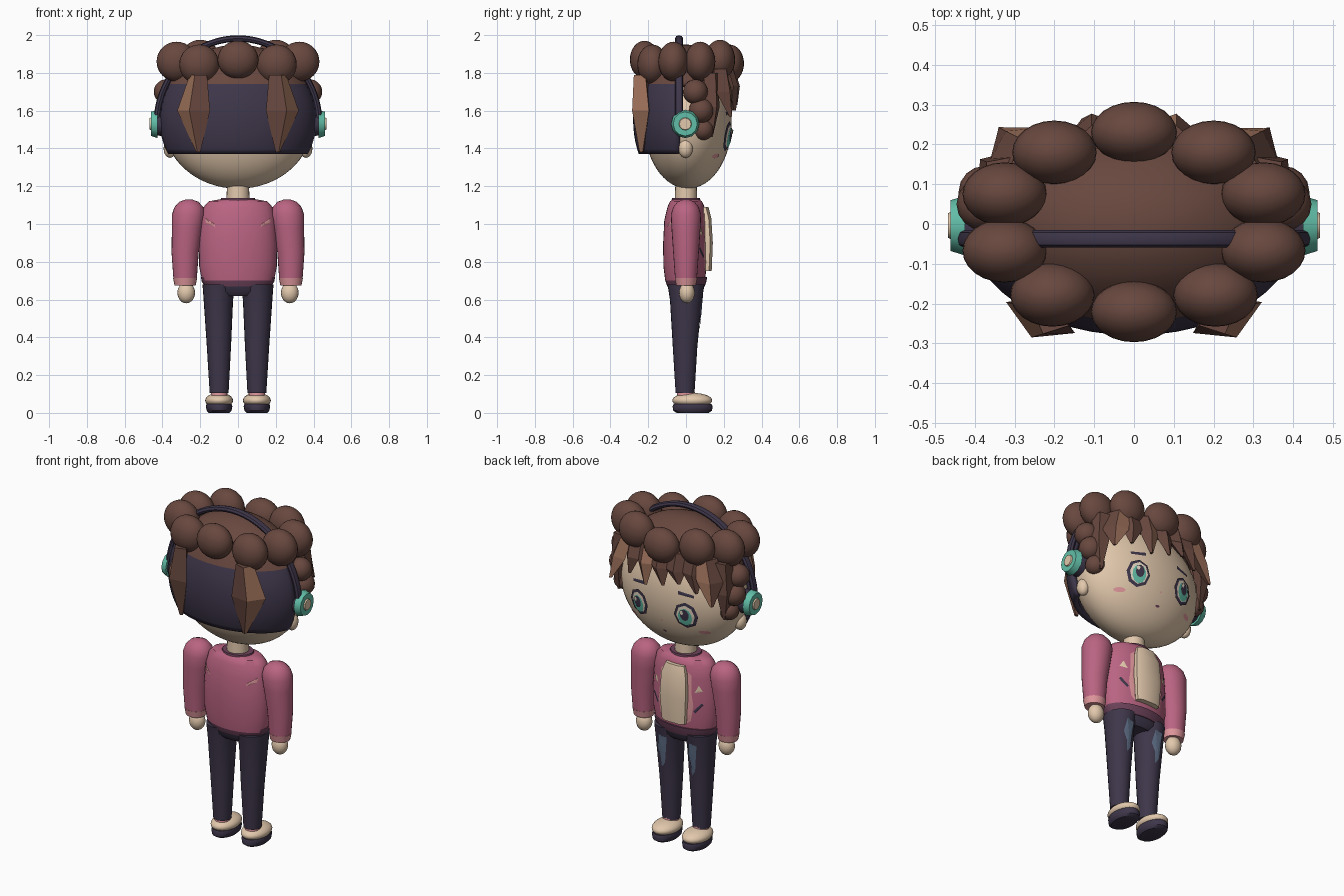
import bpy, bmesh, math
from mathutils import Vector, Matrix
from mathutils.bvhtree import BVHTree

if "Cube" in bpy.data.objects:
    bpy.data.objects.remove(bpy.data.objects["Cube"])


def mat(name, r, g, b):
    m = bpy.data.materials.new(name)
    m.diffuse_color = [((c / 255 + 0.055) / 1.055) ** 2.4 for c in (r, g, b)] + [1]
    m.use_nodes = True
    m.node_tree.nodes["Principled BSDF"].inputs["Base Color"].default_value = m.diffuse_color
    return m


SKIN = mat("skin beige", 226, 200, 172)
HAIR = mat("hair brown", 104, 72, 63)
LIGHT = mat("hair light brown", 160, 115, 92)
NAVY = mat("dark navy", 62, 54, 74)
PINK = mat("jacket pink", 186, 100, 130)
PLUM = mat("hem plum", 108, 66, 90)
ROSE = mat("pale rose", 222, 150, 155)
TEAL = mat("teal", 98, 190, 168)
DENIM = mat("faded denim", 92, 108, 132)
CREAM = mat("cream", 236, 222, 200)


def finish(name, bm, mats, smooth=True):
    bmesh.ops.recalc_face_normals(bm, faces=bm.faces)
    me = bpy.data.meshes.new(name)
    bm.to_mesh(me)
    bm.free()
    for m in mats:
        me.materials.append(m)
    ob = bpy.data.objects.new(name, me)
    bpy.context.collection.objects.link(ob)
    if smooth:
        bpy.ops.object.select_all(action='DESELECT')
        ob.select_set(True)
        bpy.context.view_layer.objects.active = ob
        bpy.ops.object.shade_smooth_by_angle(angle=math.radians(40))
    return ob


def ball(name, loc, rad, m, seg=24):
    bm = bmesh.new()
    bmesh.ops.create_uvsphere(bm, u_segments=seg, v_segments=seg * 2 // 3, radius=1,
                              matrix=Matrix.Translation(loc) @ Matrix.Diagonal((*rad, 1)))
    return finish(name, bm, [m])


def skin_rings(bm, rings):
    """Join successive closed rings of points into a capped skin."""
    rows = [[bm.verts.new(p) for p in r] for r in rings]
    faces = []
    for a, b in zip(rows, rows[1:]):
        n = len(a)
        faces += [(i, bm.faces.new((a[i], a[(i + 1) % n], b[(i + 1) % n], b[i]))) for i in range(n)]
    bm.faces.new(rows[0])
    bm.faces.new(rows[-1])
    return faces


def loft(name, rings, m, n=24):
    """Stack of horizontal ellipses given as (x, y, z, rx, ry)."""
    bm = bmesh.new()
    ang = [2 * math.pi * i / n for i in range(n)]
    skin_rings(bm, [[(x + rx * math.cos(a), y + ry * math.sin(a), z) for a in ang]
                    for x, y, z, rx, ry in rings])
    return finish(name, bm, [m])


def plate(name, target, pts, m, side=1, off=0.004):
    """Thin patch with outline (x, z), laid on the +y or -y side of a part."""
    bvh = BVHTree.FromObject(target, bpy.context.evaluated_depsgraph_get())
    cx, cz = (sum(p[k] for p in pts) / len(pts) for k in (0, 1))
    bm = bmesh.new()

    def drop(x, z):
        hit = bvh.ray_cast(Vector((x, side * 2, z)), Vector((0, -side, 0)))[0]
        return bm.verts.new((x, (hit.y if hit else 0) + side * off, z))

    n, prev = len(pts), None
    mid = drop(cx, cz)
    for f in (0.35, 0.7, 1):
        row = [drop(cx + (x - cx) * f, cz + (z - cz) * f) for x, z in pts]
        for i in range(n):
            j = (i + 1) % n
            bm.faces.new((prev[i], prev[j], row[j], row[i]) if prev else (mid, row[j], row[i]))
        prev = row
    return finish(name, bm, [m], False)


def oval(cx, cz, rx, rz, n=10):
    return [(cx + rx * math.sin(2 * math.pi * i / n), cz + rz * math.cos(2 * math.pi * i / n)) for i in range(n)]


def lock(name, spine, lit=None):
    """Faceted hair lock; spine rows are (x, y, z, width, depth)."""
    bm = bmesh.new()
    nrm = Vector((spine[1][0] * 0.45, spine[1][1], 0)).normalized()
    tan = Vector((-nrm.y, nrm.x, 0))
    rings = []
    for x, y, z, w, d in spine:
        c = Vector((x, y, z))
        rings.append([c + nrm * d, c + tan * w, c - nrm * d, c - tan * w])
    for i, f in skin_rings(bm, rings):
        f.material_index = int(i == lit)
    return finish(name, bm, [HAIR, LIGHT], False)


# head and ears
head = ball("head", (0, 0.01, 1.535), (0.395, 0.232, 0.348), SKIN, 48)
loft("neck", [(0, 0, 1.08, 0.062, 0.06), (0, 0, 1.23, 0.058, 0.056)], SKIN)

# hair shell: brown crown, dark shaved back, open over the face
bm = bmesh.new()
bmesh.ops.create_uvsphere(bm, u_segments=48, v_segments=32, radius=1,
                          matrix=Matrix.Translation((0, 0, 1.55)) @ Matrix.Diagonal((0.42, 0.28, 0.4, 1)))
for co, no in (((0, 0, 1.74), (0, 0, 1)), ((0, 0, 1.37), (0, 0, 1)), ((0, -0.04, 0), (0, 1, 0))):
    bmesh.ops.bisect_plane(bm, geom=bm.verts[:] + bm.edges[:] + bm.faces[:], plane_co=co, plane_no=no)
drop_faces = []
for f in bm.faces:
    c = f.calc_center_median()
    f.material_index = int(c.z < 1.74)
    if c.z < 1.37 or (c.z < 1.74 and c.y > -0.04):
        drop_faces.append(f)
bmesh.ops.delete(bm, geom=drop_faces, context='FACES')
shell = finish("hair_shell", bm, [HAIR, NAVY])
mod = shell.modifiers.new("thickness", 'SOLIDIFY')
mod.thickness, mod.offset = 0.03, -1

# ring of crown curls
for y, z in ((0.23, 1.85), (-0.22, 1.87)):
    ball("crown_curl", (0, y, z), (0.108, 0.077, 0.1), HAIR)
for s in (-1, 1):
    for x, y, z in ((0.2, 0.18, 1.87), (0.325, 0.075, 1.86), (0.325, -0.067, 1.86), (0.205, -0.178, 1.845)):
        ball("crown_curl", (s * x, y, z), (0.106, 0.08, 0.105), HAIR)
    # curls beside the ear
    for x, y, z, r in ((0.38, 0.05, 1.7, 0.066), (0.375, 0.08, 1.6, 0.066), (0.35, 0.09, 1.5, 0.056)):
        ball("side_curl", (s * x, y, z), (r, r, r), HAIR, 16)
    # nape locks, lit on the inner facet
    lock("back_lock", [(s * 0.21, -0.235, 1.79, 0.05, 0.045), (s * 0.235, -0.235, 1.6, 0.095, 0.055),
                       (s * 0.21, -0.235, 1.38, 0.012, 0.012)], 0 if s > 0 else 3)
    # wide temple locks
    lock("temple_lock", [(s * 0.26, 0.18, 1.82, 0.06, 0.04), (s * 0.3, 0.2, 1.7, 0.075, 0.04),
                         (s * 0.335, 0.235, 1.57, 0.01, 0.01)], 0 if s > 0 else 3)
    lock("cheek_lock", [(s * 0.34, 0.13, 1.8, 0.05, 0.04), (s * 0.36, 0.14, 1.62, 0.05, 0.035),
                        (s * 0.35, 0.135, 1.46, 0.008, 0.008)])

# fringe
for x, tip, z, lit in ((-0.2, -0.23, 1.62, None), (-0.1, -0.13, 1.66, None), (0, -0.03, 1.63, None),
                       (0.1, 0.09, 1.6, 0), (0.2, 0.21, 1.63, None)):
    y = 0.25 * math.sqrt(1 - (x / 0.42) ** 2)
    lock("fringe_lock", [(x, y - 0.03, 1.83, 0.06, 0.035), (x, y, 1.73, 0.06, 0.035),
                         (tip, y + 0.012, z, 0.01, 0.01)], lit)

# headphones
bm = bmesh.new()
rings = []
for i in range(37):
    a = math.pi * i / 36
    c, d = Vector((0.43 * math.cos(a), -0.037, 1.53 + 0.452 * math.sin(a))), Vector((math.cos(a), 0, math.sin(a)))
    rings.append([c + d * 0.017 * math.cos(t) + Vector((0, 0.022 * math.sin(t), 0))
                  for t in [math.pi * k / 4 for k in range(8)]])
skin_rings(bm, rings)
finish("headphone_band", bm, [NAVY])
for s in (-1, 1):
    for name, x, r, w, m in (("ear_pad", 0.405, 0.07, 0.05, NAVY), ("ear_cup", 0.443, 0.075, 0.036, TEAL),
                             ("cup_centre", 0.462, 0.036, 0.012, SKIN)):
        bm = bmesh.new()
        bmesh.ops.create_cone(bm, cap_ends=True, segments=12, radius1=r, radius2=r * 0.85, depth=w,
                              matrix=Matrix.Translation((s * x, -0.004, 1.53)) @
                              Matrix.Rotation(s * math.pi / 2, 4, 'Y'))
        finish(name, bm, [m])
    ball("ear", (s * 0.36, -0.002, 1.4), (0.034, 0.038, 0.05), SKIN, 16)

    # eyes, brows, blush
    ex = s * 0.155
    plate("eye_outline", head, oval(ex, 1.465, 0.068, 0.08, 8), NAVY, off=0.008)
    plate("eye_white", head, oval(ex, 1.465, 0.052, 0.064, 8), CREAM, off=0.012)
    plate("iris", head, oval(ex, 1.457, 0.04, 0.054), TEAL, off=0.016)
    plate("pupil", head, oval(ex, 1.472, 0.025, 0.036), NAVY, off=0.02)
    plate("eye_glint", head, oval(ex + 0.014, 1.488, 0.011, 0.015, 6), CREAM, off=0.024)
    plate("brow", head, [(s * 0.11, 1.585), (s * 0.2, 1.575), (s * 0.2, 1.59), (s * 0.11, 1.605)], NAVY)
    plate("blush", head, oval(s * 0.235, 1.36, 0.03, 0.013), ROSE)
plate("mouth", head, oval(0, 1.325, 0.015, 0.007, 6), PLUM)
plate("nose", head, oval(0, 1.4, 0.006, 0.006, 6), ROSE)

# jacket
torso = loft("jacket_body", [(0, -0.005, 0.7, 0.19, 0.105), (0, -0.005, 0.78, 0.207, 0.115),
                             (0, -0.005, 0.9, 0.206, 0.116), (0, -0.005, 1.02, 0.198, 0.11),
                             (0, 0, 1.09, 0.182, 0.098), (0, 0, 1.12, 0.155, 0.085), (0, 0, 1.13, 0.1, 0.07)], PINK, 32)
loft("jacket_hem", [(0, 0, 0.67, 0.175, 0.1), (0, 0, 0.695, 0.192, 0.108), (0, 0, 0.72, 0.197, 0.112)], PLUM, 32)
loft("collar", [(0, 0, 1.11, 0.1, 0.08), (0, 0, 1.137, 0.09, 0.074)], PLUM)
# shirt panel
bm = bmesh.new()
skin_rings(bm, [[(x, y + d, z) for x, d in ((-w, -0.05), (w, -0.05), (w, 0), (w * 0.6, 0.014), (-w * 0.6, 0.014), (-w, 0))]
                for z, w, y in ((0.75, 0.075, 0.122), (0.9, 0.085, 0.128), (1.03, 0.08, 0.12), (1.09, 0.06, 0.105))])
finish("shirt_panel", bm, [SKIN])
for s in (-1, 1):
    plate("jacket_trim", torso, [(s * x, z) for x, z in ((0.075, 1.06), (0.1, 1.04), (0.105, 0.93), (0.115, 0.86),
                                                         (0.1, 0.77), (0.075, 0.75))], ROSE)
    plate("front_pocket", torso, [(s * 0.115, 0.83), (s * 0.125, 0.82), (s * 0.165, 0.87), (s * 0.155, 0.88)], NAVY)
    plate("chest_mark", torso, [(s * 0.12, 0.94), (s * 0.16, 0.95), (s * 0.14, 0.985)], SKIN)
    plate("back_stripe", torso, [(s * 0.175, 1.035), (s * 0.17, 1.005), (s * 0.12, 0.982), (s * 0.125, 1.0)], ROSE, -1)
    # sleeves, cuffs, hands
    loft("sleeve", [(s * 0.28, 0, 0.71, 0.062, 0.058), (s * 0.28, 0, 0.85, 0.072, 0.068), (s * 0.268, 0, 0.98, 0.082, 0.077),
                    (s * 0.262, 0, 1.05, 0.088, 0.08), (s * 0.26, 0, 1.09, 0.076, 0.068),
                    (s * 0.26, 0, 1.118, 0.05, 0.045), (s * 0.26, 0, 1.13, 0.016, 0.015)], PINK)
    loft("cuff", [(s * 0.28, 0, 0.675, 0.056, 0.052), (s * 0.28, 0, 0.715, 0.064, 0.06)], ROSE)
    ball("hand", (s * 0.274, 0.005, 0.636), (0.047, 0.042, 0.056), SKIN, 16)
    # trouser legs with worn patches
    leg = loft("trouser_leg", [(s * 0.1, -0.005, 0.105, 0.05, 0.05), (s * 0.101, -0.005, 0.35, 0.064, 0.065),
                               (s * 0.104, 0, 0.6, 0.078, 0.085), (s * 0.1, 0, 0.68, 0.088, 0.098)], NAVY)
    plate("worn_patch", leg, [(s * 0.1 + x, z) for x, z in ((-0.03, 0.62), (0.02, 0.63), (0.035, 0.55), (0.015, 0.5),
                                                            (0.01, 0.43), (-0.012, 0.46), (-0.02, 0.53))], DENIM)
    # ankles and shoes
    loft("ankle", [(s * 0.1, 0, 0.07, 0.045, 0.05), (s * 0.1, 0, 0.125, 0.043, 0.045)], ROSE, 16)
    ball("shoe", (s * 0.1, 0.033, 0.066), (0.074, 0.106, 0.04), SKIN)
    loft("sole", [(s * 0.1, 0.035, 0, 0.055, 0.085), (s * 0.1, 0.035, 0.012, 0.066, 0.103),
                  (s * 0.1, 0.035, 0.035, 0.07, 0.106), (s * 0.1, 0.035, 0.048, 0.066, 0.1)], NAVY)
loft("trouser_hips", [(0, 0, 0.62, 0.12, 0.07), (0, 0, 0.645, 0.17, 0.09), (0, 0, 0.69, 0.185, 0.1)], NAVY, 32)
